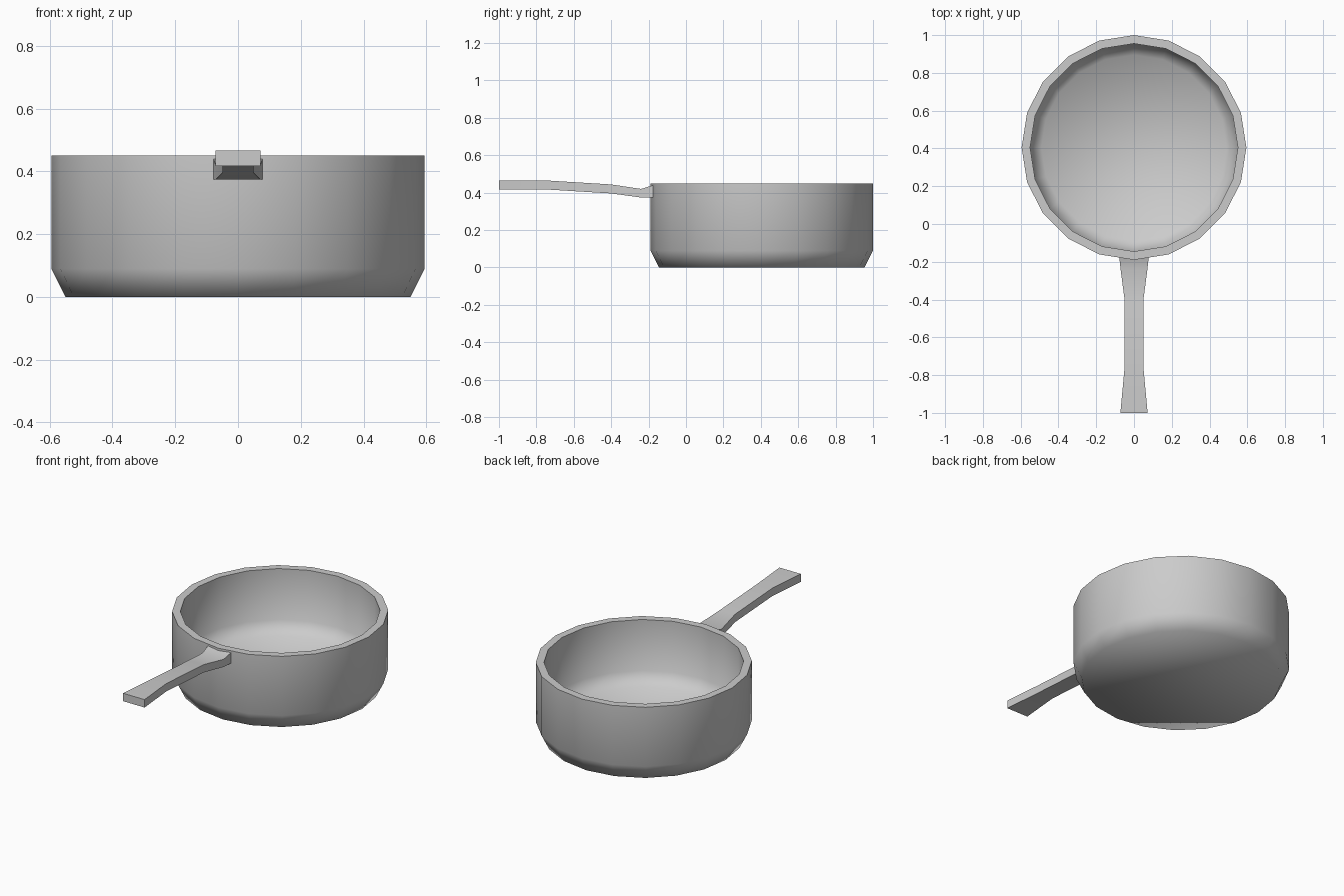
import bpy, bmesh
from math import sin, cos, pi, radians

if "Cube" in bpy.data.objects:
    bpy.data.objects.remove(bpy.data.objects["Cube"])

SIDES = 20
CENTRE_Y = 0.405


def finish(name, bm, angle):
    bmesh.ops.recalc_face_normals(bm, faces=bm.faces)
    mesh = bpy.data.meshes.new(name)
    bm.to_mesh(mesh)
    bm.free()
    obj = bpy.data.objects.new(name, mesh)
    bpy.context.collection.objects.link(obj)
    bpy.ops.object.select_all(action='DESELECT')
    obj.select_set(True)
    bpy.context.view_layer.objects.active = obj
    bpy.ops.object.shade_smooth_by_angle(angle=radians(angle))
    return obj


def loft(name, rings, angle):
    """Join successive point rings with quads and cap both ends."""
    bm = bmesh.new()
    loops = [[bm.verts.new(p) for p in ring] for ring in rings]
    for a, b in zip(loops, loops[1:]):
        n = len(a)
        for i in range(n):
            j = (i + 1) % n
            bm.faces.new((a[i], a[j], b[j], b[i]))
    bm.faces.new(loops[0])
    bm.faces.new(loops[-1])
    return finish(name, bm, angle)


def circle(r, z):
    steps = [2 * pi * i / SIDES for i in range(SIDES)]
    return [(r * cos(t), CENTRE_Y + r * sin(t), z) for t in steps]


# Pan bowl: outside from base to rim, then inside down to the floor
profile = [(0.55, 0.0), (0.595, 0.09), (0.595, 0.45),
           (0.55, 0.45), (0.55, 0.14), (0.49, 0.07)]
loft("pan_bowl", [circle(r, z) for r, z in profile], 70)

# Handle: rectangular sections (y, half width, bottom z, top z)
sections = [(-1.0, 0.072, 0.418, 0.466), (-0.76, 0.05, 0.418, 0.466),
            (-0.40, 0.05, 0.396, 0.444), (-0.24, 0.071, 0.374, 0.42),
            (-0.175, 0.078, 0.374, 0.44)]
loft("handle", [[(-w, y, b), (w, y, b), (w, y, t), (-w, y, t)]
                for y, w, b, t in sections], 30)
